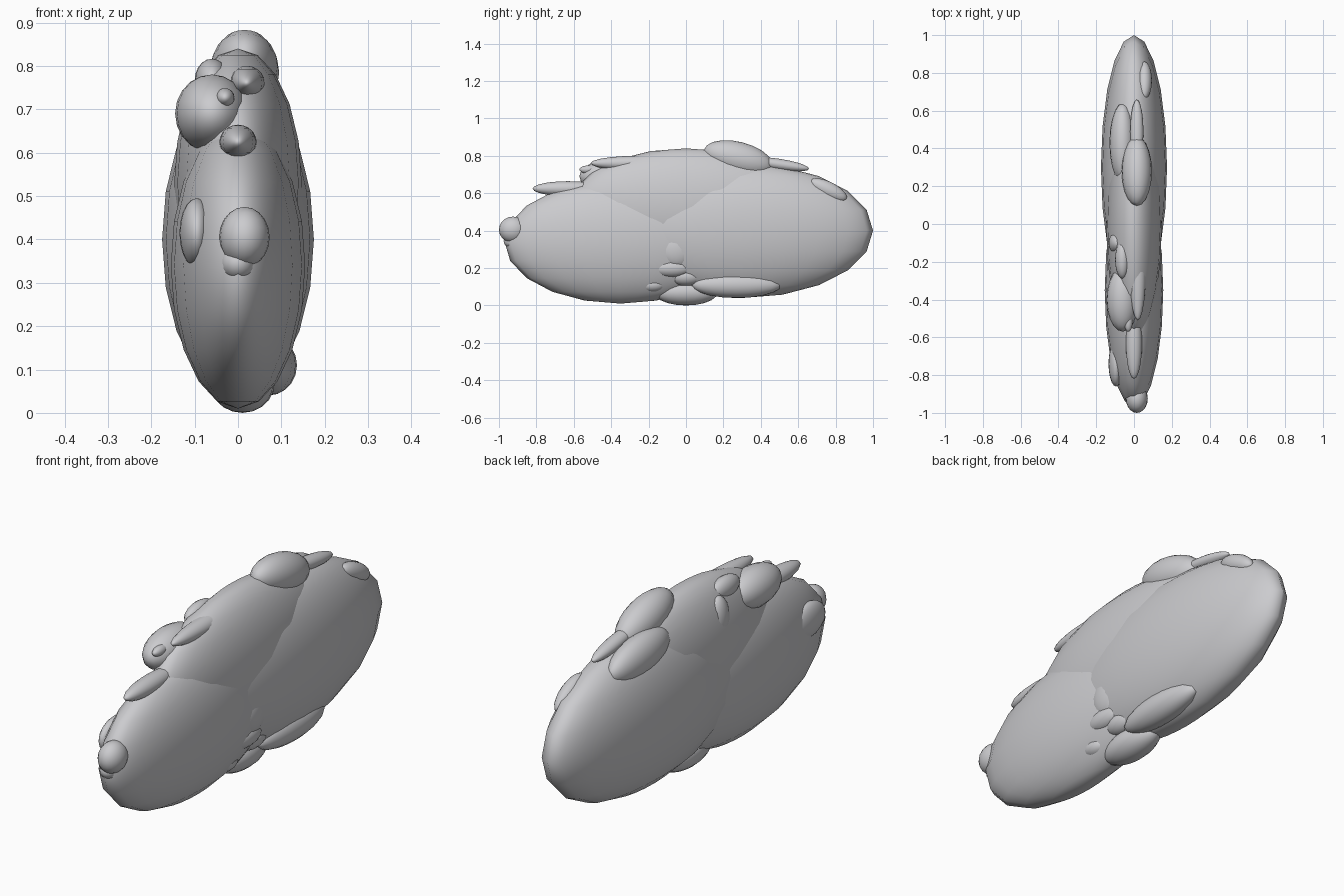
import bpy
from math import atan, sqrt

cube = bpy.data.objects.get("Cube")
if cube:
    bpy.data.objects.remove(cube, do_unlink=True)

grey = bpy.data.materials.new("plain grey")
grey.use_nodes = True
colour = (0.6, 0.6, 0.62, 1)
grey.diffuse_color = colour
grey.node_tree.nodes["Principled BSDF"].inputs["Base Color"].default_value = colour


def blob(name, x, y, z, width, length, height, pitch=0):
    """Smooth ellipsoid given by its centre and half sizes."""
    bpy.ops.mesh.primitive_uv_sphere_add(segments=20, ring_count=10, radius=1)
    part = bpy.context.object
    part.name = name
    part.location = (x, y, z)
    part.scale = (width, length, height)
    part.rotation_euler.x = pitch
    part.data.materials.append(grey)
    bpy.ops.object.shade_smooth()
    return part


def lump(name, host, x, y, width, length, height, lift=-0.03):
    """Ellipsoid resting on top of a host mass; leans with the slope at the rear."""
    across = (x - host.location.x) / host.scale.x
    along = (y - host.location.y) / host.scale.y
    rise = sqrt(1 - across ** 2 - along ** 2)
    slope = -along / rise * host.scale.z / host.scale.y
    z = host.location.z + rise * host.scale.z + lift
    return blob(name, x, y, z, width, length, height, pitch=atan(min(slope, 0)))


# Three large body masses
rear_body = blob("rear_body", x=0, y=0.3, z=0.4, width=0.175, length=0.7, height=0.36)
front_body = blob("front_body", x=0, y=-0.35, z=0.34, width=0.155, length=0.62, height=0.33)
upper_body = blob("upper_body", x=0, y=0, z=0.53, width=0.147, length=0.62, height=0.31)

# Lumps along the top, from rear to front
lump("rear_left_knob", host=rear_body, x=0.055, y=0.76, width=0.04, length=0.11, height=0.045)
lump("rear_crest", host=rear_body, x=0.015, y=0.49, width=0.035, length=0.17, height=0.03, lift=0.01)
lump("rear_right_lump", host=rear_body, x=-0.06, y=0.43, width=0.07, length=0.21, height=0.09, lift=-0.04)
lump("top_hump", host=upper_body, x=0.015, y=0.28, width=0.08, length=0.19, height=0.09, lift=-0.02)
lump("middle_right_knob", host=upper_body, x=-0.06, y=-0.19, width=0.04, length=0.1, height=0.05)
lump("front_crest", host=upper_body, x=0.02, y=-0.25, width=0.043, length=0.26, height=0.04, lift=-0.05)
lump("front_right_lump", host=upper_body, x=-0.06, y=-0.4, width=0.085, length=0.17, height=0.09, lift=-0.04)
lump("small_knob", host=upper_body, x=-0.03, y=-0.52, width=0.022, length=0.05, height=0.022, lift=0.04)
lump("front_ridge", host=front_body, x=0, y=-0.63, width=0.043, length=0.19, height=0.04, lift=-0.01)

# Lumps on the front end and right side
blob("nose", x=0.015, y=-0.925, z=0.405, width=0.058, length=0.075, height=0.07)
blob("chin", x=0, y=-0.925, z=0.345, width=0.04, length=0.05, height=0.04)
blob("right_cheek", x=-0.095, y=-0.74, z=0.415, width=0.04, length=0.12, height=0.08)
blob("right_swell", x=-0.09, y=-0.1, z=0.67, width=0.045, length=0.06, height=0.1)

# Lumps underneath and on the lower left flank
blob("belly", x=0.01, y=0, z=0.07, width=0.075, length=0.17, height=0.07)
blob("rear_belly", x=0.07, y=0.27, z=0.11, width=0.066, length=0.24, height=0.07)
blob("flank_upper", x=0.1, y=-0.05, z=0.3, width=0.046, length=0.1, height=0.1)
blob("flank_middle", x=0.09, y=-0.08, z=0.2, width=0.046, length=0.11, height=0.05)
blob("flank_rear", x=0.065, y=0, z=0.155, width=0.05, length=0.09, height=0.05)
blob("flank_front", x=0.06, y=-0.18, z=0.11, width=0.045, length=0.07, height=0.04)
